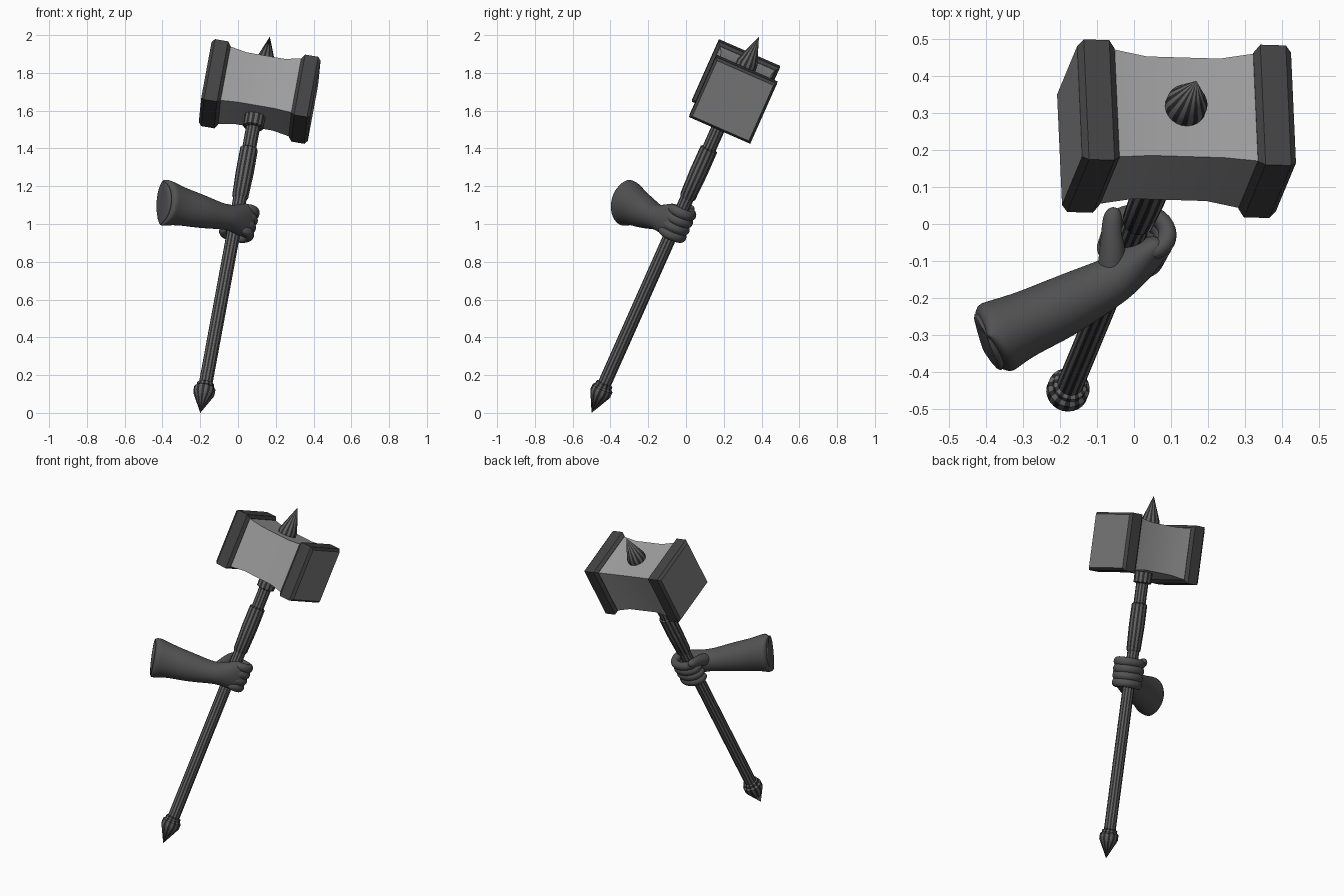
import bpy, bmesh, math
from mathutils import Vector, Matrix

if "Cube" in bpy.data.objects:
    bpy.data.objects.remove(bpy.data.objects["Cube"])

# Tilted weapon frame: local x = head axis, z = shaft axis, origin at the bottom tip
TIP = Vector((-0.20, -0.50, 0.0))
S = (Vector((0.17, 0.39, 2.0)) - TIP).normalized()
H = Vector((0.985, -0.03, -0.17))
H = (H - S * H.dot(S)).normalized()
P = S.cross(H)
FRAME = Matrix((H, P, S)).transposed().to_4x4()
FRAME.translation = TIP


def grey(name, v):
    m = bpy.data.materials.new(name)
    m.diffuse_color = (v, v, v, 1)
    m.use_nodes = True
    m.node_tree.nodes["Principled BSDF"].inputs["Base Color"].default_value = m.diffuse_color
    return m


STEEL = grey("steel", 0.34)
FACE = grey("worn_steel", 0.2)
DARK = grey("dark_steel", 0.055)
RIB = grey("rib_light", 0.13)
RIB_DARK = grey("rib_dark", 0.025)
SKIN = grey("dark_skin", 0.085)


def loft(name, rings, mats, matrix=Matrix(), subsurf=0):
    """Join vertex rings into a closed skin; materials alternate round the ring."""
    bm = bmesh.new()
    vs = [[bm.verts.new(p) for p in r] for r in rings]
    n = len(vs[0])
    for a, b in zip(vs, vs[1:]):
        for i in range(n):
            j = (i + 1) % n
            bm.faces.new((a[i], a[j], b[j], b[i])).material_index = i % len(mats)
    bm.faces.new(vs[0][::-1])
    bm.faces.new(vs[-1])
    bmesh.ops.remove_doubles(bm, verts=bm.verts, dist=1e-5)
    bmesh.ops.recalc_face_normals(bm, faces=bm.faces)
    me = bpy.data.meshes.new(name)
    bm.to_mesh(me)
    bm.free()
    for m in mats:
        me.materials.append(m)
    ob = bpy.data.objects.new(name, me)
    bpy.context.collection.objects.link(ob)
    ob.matrix_world = matrix
    if subsurf:
        m = ob.modifiers.new("smooth", "SUBSURF")
        m.levels = m.render_levels = subsurf
    bpy.ops.object.select_all(action='DESELECT')
    ob.select_set(True)
    bpy.context.view_layer.objects.active = ob
    if subsurf:
        bpy.ops.object.shade_smooth()
    else:
        bpy.ops.object.shade_smooth_by_angle(angle=math.radians(35))
    return ob


def lathe(name, profile, n=24):
    rings = [[(max(r, 1e-6) * math.cos(2 * math.pi * i / n),
               max(r, 1e-6) * math.sin(2 * math.pi * i / n), z) for i in range(n)]
             for r, z in profile]
    return loft(name, rings, [RIB, RIB_DARK], FRAME)


def squares(name, profile, mat):
    """Square sections along the head axis: (position, half size)."""
    rings = [[(x, a * r, b * r + HEAD) for a, b in ((-1, -1), (1, -1), (1, 1), (-1, 1))]
             for x, r in profile]
    return loft(name, rings, [mat], FRAME)


def tube(name, path, up, n=12, matrix=Matrix()):
    """Elliptical sections: (centre, half width, half height)."""
    up, pts, rings = Vector(up), [Vector(c) for c, _, _ in path], []
    for k, (c, w, h) in enumerate(path):
        d = (pts[min(k + 1, len(pts) - 1)] - pts[max(k - 1, 0)]).normalized()
        side = d.cross(up).normalized()
        top = side.cross(d)
        rings.append([pts[k] + side * w * math.cos(2 * math.pi * i / n)
                      + top * h * math.sin(2 * math.pi * i / n) for i in range(n)])
    return loft(name, rings, [SKIN], matrix, subsurf=2)


# Shaft with pointed foot, grip sleeve and collar
lathe("shaft", [(0.036, 0.14), (0.036, 1.3), (0.038, 1.9)])
lathe("foot_spike", [(0, 0), (0.053, 0.105), (0.057, 0.115), (0.057, 0.145),
                     (0.046, 0.155), (0.046, 0.17), (0.036, 0.175)])
lathe("grip_sleeve", [(0.036, 1.26), (0.043, 1.27), (0.048, 1.42), (0.047, 1.55), (0.038, 1.555)])
lathe("collar", [(0.04, 1.675), (0.054, 1.68), (0.056, 1.78)])

# Hammer head: waisted block, dark end caps with worn striking faces, top spike
HEAD = 1.889
squares("head_block", [(-0.22, 0.162), (-0.1, 0.146), (0.1, 0.146), (0.22, 0.162)], STEEL)
for side, label in ((-1, "left"), (1, "right")):
    cap = squares(label + "_head_cap", [(side * x, r) for x, r in
                  ((0.19, 0.16), (0.207, 0.177), (0.277, 0.177), (0.293, 0.163))], DARK)
    cap.data.materials.append(FACE)
    max(cap.data.polygons, key=lambda f: side * f.center.x).material_index = 1
lathe("top_spike", [(0.056, 2.0), (0.056, 2.06), (0.05, 2.075), (0, 2.211)])

# Forearm with flared cuff and recessed opening, running into the palm
tube("forearm_and_palm", [
    ((-0.375, -0.309, 1.112), 0.03, 0.04),
    ((-0.382, -0.313, 1.113), 0.085, 0.102),
    ((-0.408, -0.325, 1.116), 0.097, 0.116),
    ((-0.395, -0.319, 1.114), 0.108, 0.130),
    ((-0.360, -0.300, 1.107), 0.102, 0.120),
    ((-0.300, -0.272, 1.093), 0.089, 0.103),
    ((-0.200, -0.228, 1.067), 0.086, 0.092),
    ((-0.110, -0.180, 1.045), 0.074, 0.074),
    ((-0.050, -0.150, 1.035), 0.066, 0.066),
    ((0.000, -0.110, 1.025), 0.058, 0.082),
    ((0.040, -0.082, 1.018), 0.046, 0.095),
    ((0.068, -0.058, 1.015), 0.036, 0.090),
    ((0.080, -0.047, 1.014), 0.012, 0.06)], (0.05, 0.15, 1), 16)

# Four fingers wrapped round the shaft
CURL = ((0.035, -0.065), (0.075, -0.045), (0.098, -0.005), (0.078, 0.05),
        (0.01, 0.063), (-0.05, 0.042), (-0.066, 0.0), (-0.05, -0.025))
for k in range(4):
    z = 1.125 + (k - 1.5) * 0.043
    path = [((x * (0.94 + 0.03 * k), y, z), r, r) for (x, y), r in
            zip(CURL, (0.02, 0.029, 0.03, 0.028, 0.029, 0.028, 0.025, 0.012))]
    tube("finger_%d" % (k + 1), path, (0, 0, 1), 10, FRAME)

# Thumb along the near side of the grip
tube("thumb", [((-0.065, -0.17, 1.04), 0.03, 0.03), ((-0.06, -0.12, 1.055), 0.042, 0.044),
               ((-0.058, -0.06, 1.07), 0.036, 0.036), ((-0.060, -0.01, 1.078), 0.029, 0.03),
               ((-0.057, 0.028, 1.08), 0.028, 0.028), ((-0.048, 0.045, 1.08), 0.01, 0.01)],
     (0, 0, 1), 10)
